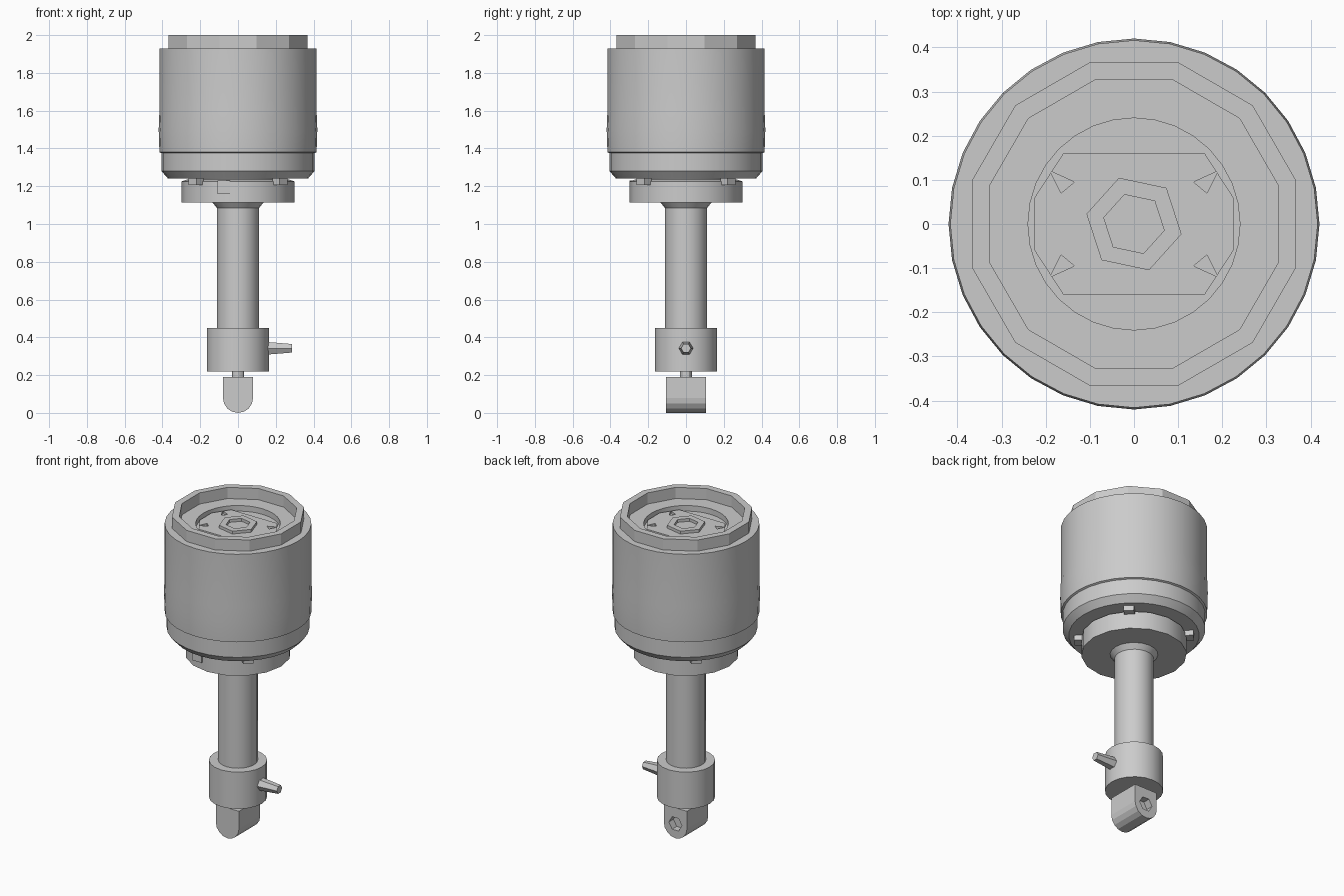
import bpy, bmesh, math
from mathutils import Matrix, Vector

if "Cube" in bpy.data.objects:
    bpy.data.objects.remove(bpy.data.objects["Cube"])

GREY = (0.6, 0.6, 0.6, 1)
metal = bpy.data.materials.new("plain grey metal")
metal.use_nodes = True
metal.diffuse_color = GREY
metal.node_tree.nodes["Principled BSDF"].inputs["Base Color"].default_value = GREY


def finish(name, bm, smooth=None):
    bmesh.ops.recalc_face_normals(bm, faces=bm.faces)
    mesh = bpy.data.meshes.new(name)
    bm.to_mesh(mesh)
    bm.free()
    mesh.materials.append(metal)
    ob = bpy.data.objects.new(name, mesh)
    bpy.context.collection.objects.link(ob)
    if smooth:
        bpy.ops.object.select_all(action="DESELECT")
        ob.select_set(True)
        bpy.context.view_layer.objects.active = ob
        bpy.ops.object.shade_smooth_by_angle(angle=math.radians(smooth))
    return ob


def lathe(name, profile, sides, smooth=None, closed=False, turn=0):
    """Spin (radius, height) points about z; ends are capped unless closed."""
    bm = bmesh.new()
    rings = []
    for r, z in profile:
        rings.append([bm.verts.new((r * math.cos(a), r * math.sin(a), z))
                      for a in (turn + math.tau * i / sides for i in range(sides))])
    pairs = list(zip(rings, rings[1:]))
    if closed:
        pairs.append((rings[-1], rings[0]))
    else:
        bm.faces.new(rings[0])
        bm.faces.new(rings[-1])
    for low, high in pairs:
        for i in range(sides):
            j = (i + 1) % sides
            bm.faces.new((low[i], low[j], high[j], high[i]))
    return finish(name, bm, smooth)


def prism(name, outline, axis, start, end):
    """Extrude a 2D outline along y or z."""
    bm = bmesh.new()
    place = {"y": lambda u, v, d: (u, d, v), "z": lambda u, v, d: (u, v, d)}[axis]
    a = [bm.verts.new(place(u, v, start)) for u, v in outline]
    b = [bm.verts.new(place(u, v, end)) for u, v in outline]
    bm.faces.new(a)
    bm.faces.new(b)
    for i in range(len(a)):
        j = (i + 1) % len(a)
        bm.faces.new((a[i], a[j], b[j], b[i]))
    return finish(name, bm)


def box(name, centre, size, angle=0):
    bm = bmesh.new()
    bmesh.ops.create_cube(bm, size=1, matrix=Matrix.Rotation(angle, 4, "Z")
                          @ Matrix.Translation(centre) @ Matrix.Diagonal((*size, 1)))
    return finish(name, bm)


def cut(ob, cutter):
    mod = ob.modifiers.new("cut", "BOOLEAN")
    mod.operation = "DIFFERENCE"
    mod.solver = "EXACT"
    mod.object = cutter
    bpy.context.view_layer.objects.active = ob
    bpy.ops.object.modifier_apply(modifier=mod.name)
    bpy.data.objects.remove(cutter)


# Main housing with its recessed top
lathe("housing", [(0.345, 1.24), (0.37, 1.24), (0.405, 1.28), (0.405, 1.375), (0.416, 1.38),
                  (0.42, 1.5), (0.416, 1.6), (0.416, 1.93), (0.24, 1.93), (0.24, 1.895)],
      32, smooth=25)

# Raised rim around the top
lathe("top_rim", [(0.38, 1.92), (0.38, 2.0), (0.338, 2.0), (0.338, 1.92)],
      12, closed=True, turn=math.pi / 12)

# Flat plate in the recess with four triangular slots and a central bore
plate = prism("top_plate", [(0.16, 0.16), (-0.16, 0.16), (-0.225, 0.06), (-0.225, -0.06),
                            (-0.16, -0.16), (0.16, -0.16), (0.225, -0.06), (0.225, 0.06)],
              "z", 1.89, 1.912)
for sx in (-1, 1):
    for sy in (-1, 1):
        tri = [(sx * 0.19, sy * 0.12), (sx * 0.135, sy * 0.095), (sx * 0.165, sy * 0.07)]
        cut(plate, prism("slot_cutter", tri, "z", 1.897, 1.95))

# Hexagonal nut with an open centre
lathe("centre_nut", [(0.11, 1.9), (0.11, 1.93), (0.07, 1.93), (0.07, 1.9)],
      6, closed=True, turn=math.radians(48))

# Lower flange, its neck and the four lugs under the housing
lathe("flange_neck", [(0.26, 1.18), (0.26, 1.25)], 16, smooth=30)
lathe("lower_flange", [(0.3, 1.115), (0.3, 1.225), (0.27, 1.235)], 16, smooth=30)
for i in range(4):
    box("flange_lug", (0.315, 0, 1.225), (0.05, 0.06, 0.035), math.pi / 4 + i * math.pi / 2)
box("flange_key", (-0.075, -0.292, 1.195), (0.065, 0.015, 0.07))

# Shaft with a flared shoulder
lathe("shaft", [(0.112, 0.43), (0.112, 1.085), (0.14, 1.12)], 20, smooth=30)

# Lower sleeve and its tapered side pin
lathe("sleeve", [(0.165, 0.22), (0.165, 0.45)], 20, smooth=30)
bm = bmesh.new()
bmesh.ops.create_cone(bm, cap_ends=True, segments=6, radius1=0.04, radius2=0.026, depth=0.15,
                      matrix=Matrix.Translation((0.212, 0, 0.342)) @ Matrix.Rotation(math.pi / 2, 4, "Y"))
finish("side_pin", bm)

# Thin stem and the round-bottomed tip block with a cross hole
lathe("stem", [(0.032, 0.18), (0.032, 0.23)], 12, smooth=30)
arc = [(0.08 * math.cos(a), 0.08 + 0.08 * math.sin(a))
       for a in (math.pi + math.pi * i / 8 for i in range(9))]
tip = prism("tip_block", arc + [(0.08, 0.19), (-0.08, 0.19)], "y", -0.105, 0.105)
hole = [(0.045 * math.cos(i * math.tau / 6), 0.09 + 0.045 * math.sin(i * math.tau / 6))
        for i in range(6)]
cut(tip, prism("hole_cutter", hole, "y", 0.06, 0.2))
